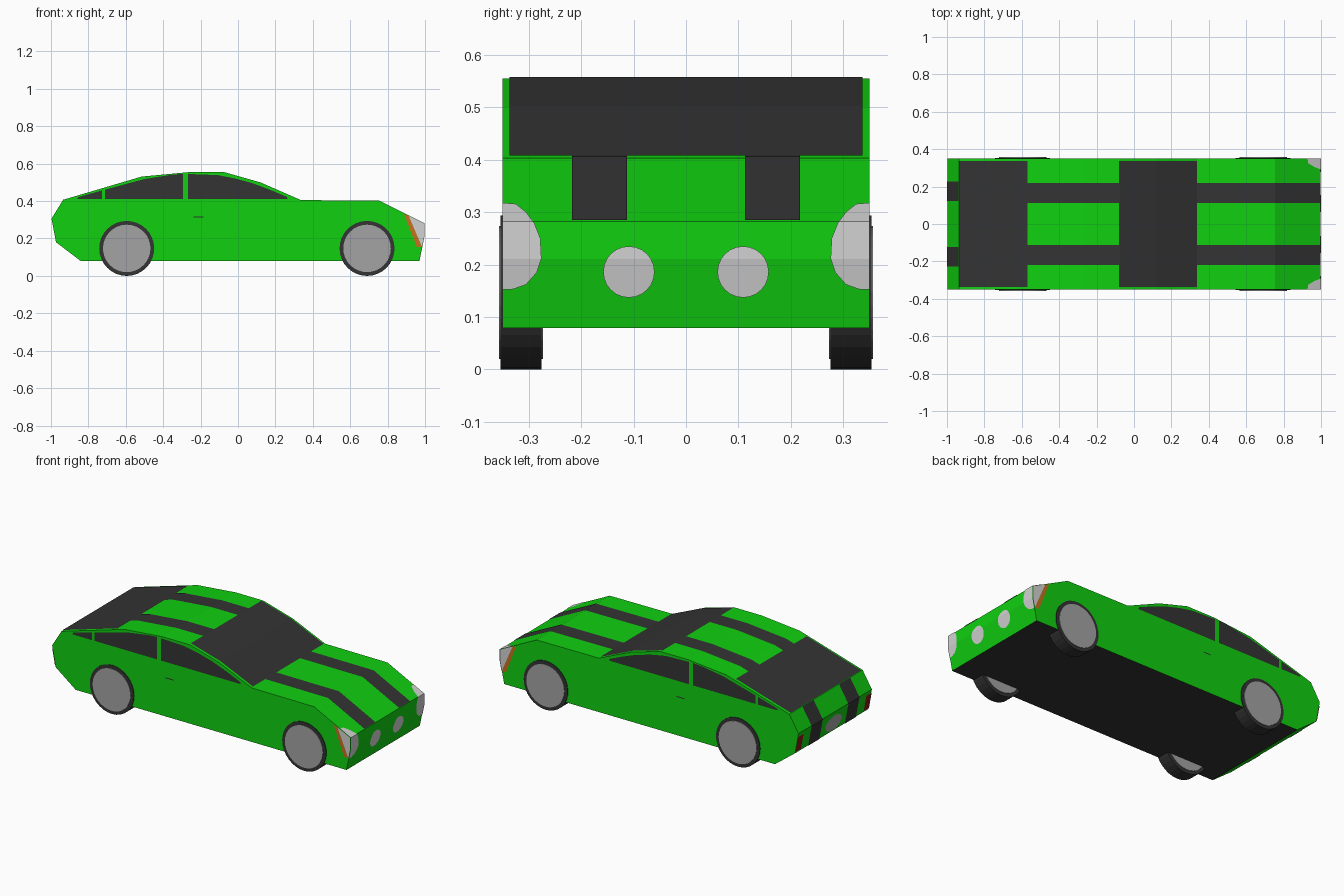
import bpy, bmesh, math
from mathutils import Vector

if "Cube" in bpy.data.objects:
    bpy.data.objects.remove(bpy.data.objects["Cube"])


def material(name, r, g, b):
    m = bpy.data.materials.new(name)
    m.diffuse_color = (r, g, b, 1)
    m.use_nodes = True
    m.node_tree.nodes["Principled BSDF"].inputs["Base Color"].default_value = m.diffuse_color
    return m


GREEN = material("green paint", 0.005, 0.63, 0.005)
DARK = material("dark glass and rubber", 0.033, 0.033, 0.033)
GREY = material("wheel grey", 0.37, 0.37, 0.37)
LIGHT = material("lamp white", 0.65, 0.65, 0.65)
ORANGE = material("indicator orange", 0.58, 0.16, 0.015)
RED = material("tail lamp red", 0.26, 0.01, 0.01)

W = 0.35      # half width of the body
GAP = 0.003   # how far painted plates stand off the body

# Side profile (x, z), split into the three surfaces that carry paint
TOP = [(-0.935, 0.407), (-0.515, 0.531), (-0.26, 0.555), (-0.075, 0.555),
       (0.12, 0.5), (0.337, 0.405), (0.754, 0.403), (0.997, 0.282)]
FRONT = [(0.97, 0.079), (0.997, 0.211), (0.997, 0.282), (0.754, 0.403)]
REAR = [(-0.84, 0.079), (-0.973, 0.18), (-0.997, 0.306), (-0.935, 0.407)]


def finish(name, bm, mats):
    me = bpy.data.meshes.new(name)
    bm.to_mesh(me)
    bm.free()
    ob = bpy.data.objects.new(name, me)
    for m in mats:
        me.materials.append(m)
    bpy.context.collection.objects.link(ob)
    return ob


def lerp(table, t):
    """Interpolate (key, value) pairs sorted by key."""
    for (a, va), (b, vb) in zip(table, table[1:]):
        if t <= b:
            break
    return va + (vb - va) * (t - a) / (b - a)


def plate(name, pts, mat, side, sign=1):
    """Flat outline laid on one side of the body, folded along its creases."""
    bm = bmesh.new()
    bm.faces.new([bm.verts.new((a, b, 0)) for a, b in pts])
    if side == "top":
        table, axis, out = TOP, Vector((1, 0, 0)), Vector((0, 0, 1))
    elif side == "front":
        table, axis, out = [(z, x) for x, z in FRONT], Vector((0, 1, 0)), Vector((1, 0, 0))
    elif side == "rear":
        table, axis, out = [(z, x) for x, z in REAR], Vector((0, 1, 0)), Vector((-1, 0, 0))
    else:
        table, axis, out = [], None, Vector((0, sign, 0))
    for key, _ in table[1:-1]:
        bmesh.ops.bisect_plane(bm, geom=bm.verts[:] + bm.edges[:] + bm.faces[:],
                               plane_co=axis * key, plane_no=axis, dist=1e-5)
    for v in bm.verts:
        a, b = v.co.x, v.co.y
        if side == "top":
            v.co = Vector((a, b, lerp(table, a)))
        elif side == "side":
            v.co = Vector((a, sign * W, b))
        else:
            v.co = Vector((lerp(table, b), a, b))
        v.co += out * GAP
    bm.normal_update()
    flip = [f for f in bm.faces if f.normal.dot(out) < 0]
    if flip:
        bmesh.ops.reverse_faces(bm, faces=flip)
    return finish(name, bm, [mat])


def rect(a0, a1, b0, b1):
    return [(a0, b0), (a1, b0), (a1, b1), (a0, b1)]


def ellipse(a, b, ra, rb, n=24):
    return [(a + ra * math.cos(2 * math.pi * i / n),
             b + rb * math.sin(2 * math.pi * i / n)) for i in range(n)]


def cylinder(name, x, y, z, r, depth, mat, n=32):
    bm = bmesh.new()
    bmesh.ops.create_cone(bm, cap_ends=True, segments=n, radius1=r, radius2=r, depth=depth)
    ob = finish(name, bm, [mat])
    ob.rotation_euler.x = math.pi / 2
    ob.location = (x, y, z)


# Body: extruded profile with a dark underside
bm = bmesh.new()
outline = TOP + [FRONT[1], FRONT[0]] + REAR[:3]
face = bm.faces.new([bm.verts.new((x, -W, z)) for x, z in outline])
ext = bmesh.ops.extrude_face_region(bm, geom=[face])
bmesh.ops.translate(bm, vec=(0, 2 * W, 0),
                    verts=[g for g in ext["geom"] if isinstance(g, bmesh.types.BMVert)])
bmesh.ops.recalc_face_normals(bm, faces=bm.faces)
bm.normal_update()
for f in bm.faces:
    f.material_index = 1 if f.normal.z < -0.95 else 0
finish("body", bm, [GREEN, DARK])

# Windscreen and rear glass
plate("windscreen", rect(-0.08, 0.336, -0.337, 0.337), DARK, "top")
plate("rear_glass", rect(-0.935, -0.57, -0.337, 0.337), DARK, "top")

# Side outlines (x, z)
SIDE = {
    "front_window": ([(-0.268, 0.41), (0.265, 0.41), (0.262, 0.422), (0.18, 0.457),
                      (0.08, 0.495), (-0.02, 0.522), (-0.11, 0.539), (-0.268, 0.545)], DARK),
    "rear_window": ([(-0.712, 0.41), (-0.295, 0.41), (-0.295, 0.546), (-0.36, 0.54),
                     (-0.5, 0.518), (-0.712, 0.461)], DARK),
    "quarter_window": ([(-0.86, 0.41), (-0.727, 0.41), (-0.727, 0.457), (-0.855, 0.421)], DARK),
    "door_handle": (rect(-0.237, -0.185, 0.311, 0.317), DARK),
    "indicator": ([(0.887, 0.33), (0.912, 0.322), (0.983, 0.155), (0.956, 0.155)], ORANGE),
    "headlamp_side": ([(0.912, 0.322), (0.997, 0.281), (0.997, 0.211), (0.984, 0.155)], LIGHT),
}
HEADLAMP = [(0.35, 0.318), (0.325, 0.316), (0.305, 0.3), (0.29, 0.28), (0.278, 0.25),
            (0.276, 0.212), (0.285, 0.185), (0.305, 0.162), (0.33, 0.153), (0.35, 0.152)]

for s, label in ((-1, "right"), (1, "left")):
    # Side windows, handles, indicators
    for name, (pts, mat) in SIDE.items():
        plate(f"{label}_{name}", pts, mat, "side", s)

    # Racing stripes over roof, bonnet and tail
    a, b = sorted((s * 0.113, s * 0.218))
    plate(f"{label}_roof_stripe", rect(-0.57, -0.08, a, b), DARK, "top")
    plate(f"{label}_bonnet_stripe", rect(0.336, 0.997, a, b), DARK, "top")
    a, b = sorted((s * 0.122, s * 0.228))
    plate(f"{label}_tail_stripe", rect(a, b, 0.18, 0.407), DARK, "rear")

    # Lamps
    plate(f"{label}_headlamp", [(s * y, z) for y, z in HEADLAMP], LIGHT, "front")
    plate(f"{label}_fog_lamp", ellipse(s * 0.109, 0.186, 0.049, 0.049), LIGHT, "front")
    a, b = sorted((s * 0.3, s * 0.35))
    plate(f"{label}_tail_lamp", rect(a, b, 0.19, 0.285), RED, "rear")

    # Wheels
    for x, end in ((-0.595, "rear"), (0.69, "front")):
        cylinder(f"{label}_{end}_tyre", x, s * 0.315, 0.147, 0.147, 0.078, DARK)
        cylinder(f"{label}_{end}_hub", x, s * 0.315, 0.147, 0.127, 0.084, GREY)

# Rear centre panel
plate("rear_panel", ellipse(0, 0.235, 0.078, 0.047), GREY, "rear")
